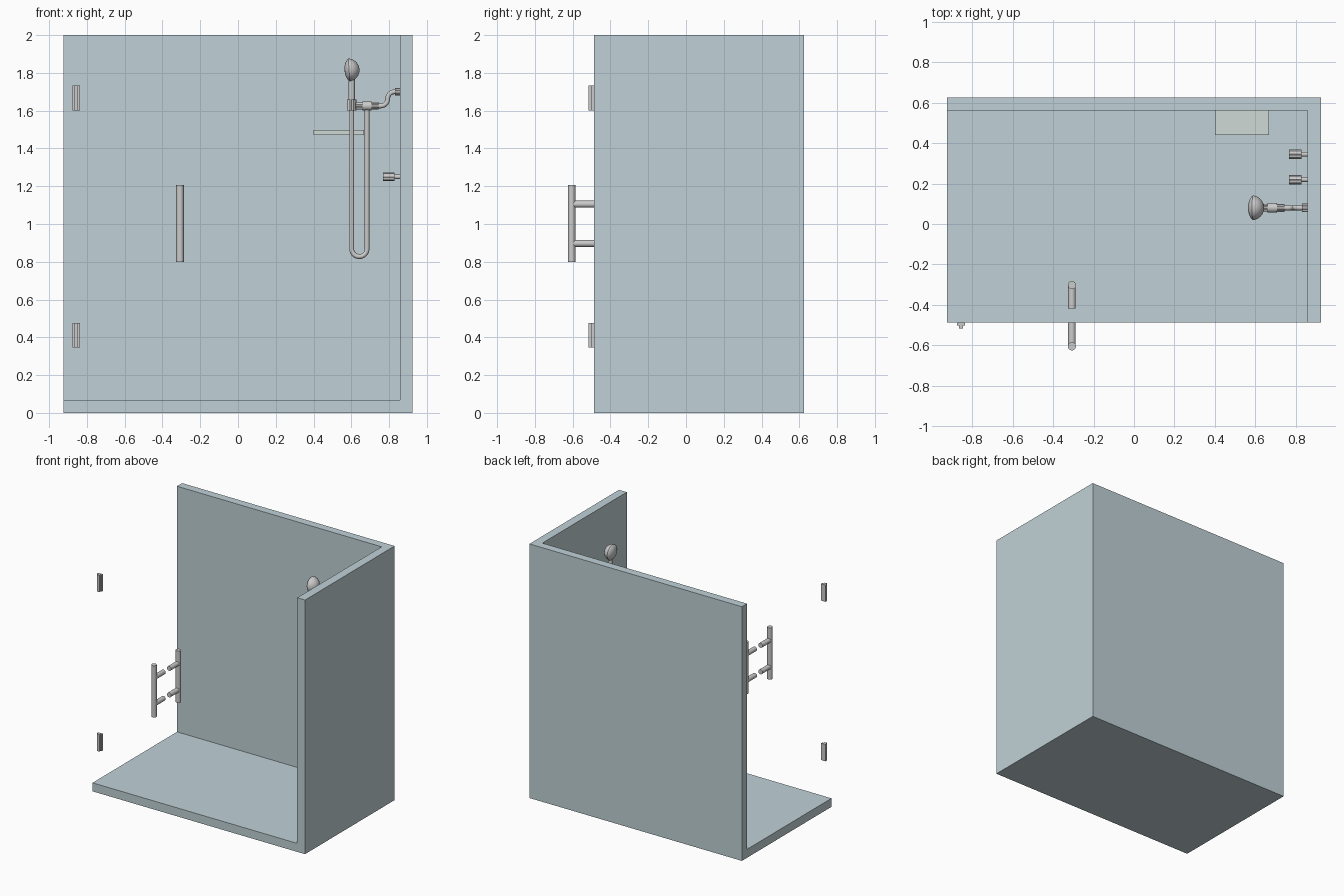
import bpy, bmesh
from math import pi, sin, cos, atan2, radians
from mathutils import Vector, Matrix

if "Cube" in bpy.data.objects:
    bpy.data.objects.remove(bpy.data.objects["Cube"])


def add_mesh(name, bm, color=None, smooth=False):
    bmesh.ops.recalc_face_normals(bm, faces=bm.faces)
    me = bpy.data.meshes.new(name)
    bm.to_mesh(me)
    bm.free()
    ob = bpy.data.objects.new(name, me)
    bpy.context.collection.objects.link(ob)
    if color:
        mat = bpy.data.materials.new(name + "_material")
        mat.diffuse_color = color
        mat.use_nodes = True
        mat.node_tree.nodes["Principled BSDF"].inputs["Base Color"].default_value = mat.diffuse_color
        me.materials.append(mat)
    if smooth:
        smooth_shade(ob)
    return ob


def activate(ob):
    bpy.ops.object.select_all(action='DESELECT')
    ob.select_set(True)
    bpy.context.view_layer.objects.active = ob


def smooth_shade(ob):
    activate(ob)
    bpy.ops.object.shade_smooth_by_angle(angle=radians(35))


def box(name, lo, hi, color=None):
    lo, hi = Vector(lo), Vector(hi)
    bm = bmesh.new()
    bmesh.ops.create_cube(bm, size=1, matrix=Matrix.Translation((lo + hi) / 2)
                          @ Matrix.Diagonal((*(hi - lo), 1)))
    return add_mesh(name, bm, color)


def rod(name, a, b, r, sides=24, groove=1.0, smooth=True):
    """Cylinder from a to b; groove < 1 pulls in every second edge as ribs."""
    a, b = Vector(a), Vector(b)
    bm = bmesh.new()
    bmesh.ops.create_cone(bm, cap_ends=True, segments=sides, radius1=r,
                          radius2=r, depth=(b - a).length)
    for v in bm.verts:
        if round(atan2(v.co.y, v.co.x) / (2 * pi / sides)) % 2:
            v.co.x *= groove
            v.co.y *= groove
    rot = (b - a).to_track_quat('Z', 'Y').to_matrix().to_4x4()
    bm.transform(Matrix.Translation((a + b) / 2) @ rot)
    return add_mesh(name, bm, smooth=smooth)


def tube(name, pts, r):
    cu = bpy.data.curves.new(name, 'CURVE')
    cu.dimensions = '3D'
    cu.bevel_depth, cu.bevel_resolution, cu.use_fill_caps = r, 4, True
    sp = cu.splines.new('POLY')
    sp.points.add(len(pts) - 1)
    for p, co in zip(sp.points, pts):
        p.co = (*co, 1)
    ob = bpy.data.objects.new(name, cu)
    bpy.context.collection.objects.link(ob)
    activate(ob)
    bpy.ops.object.convert(target='MESH')
    smooth_shade(bpy.context.view_layer.objects.active)


def arc(cx, cz, r, a0, a1, y, n=12):
    angles = [radians(a0 + (a1 - a0) * i / n) for i in range(n + 1)]
    return [(cx + r * cos(t), y, cz + r * sin(t)) for t in angles]


# Tray, back wall and right wall as one solid
shell = box("shower_walls_and_tray", (-0.925, -0.488, 0), (0.925, 0.626, 2),
            (0.53, 0.64, 0.68, 1))
cutter = box("shell_cutter", (-2, -2, 0.067), (0.857, 0.562, 3))
cutter.hide_render = True
mod = shell.modifiers.new("hollow", 'BOOLEAN')
mod.operation, mod.solver, mod.object = 'DIFFERENCE', 'EXACT', cutter
activate(shell)
bpy.ops.object.modifier_apply(modifier=mod.name)
bpy.data.objects.remove(cutter)

# Corner shelf
box("shelf", (0.40, 0.44, 1.47), (0.668, 0.562, 1.498), (0.62, 0.70, 0.67, 1))

# Door handles on both sides of the door plane
HX = -0.307
for side, y_bar, y_end in (("outer", -0.605, -0.487), ("inner", -0.302, -0.418)):
    rod(f"{side}_handle_bar", (HX, y_bar, 0.80), (HX, y_bar, 1.207), 0.02)
    for pos, z in (("lower", 0.897), ("upper", 1.105)):
        rod(f"{side}_handle_{pos}_post", (HX, y_bar, z), (HX, y_end, z), 0.0185)

# Door hinges: plate with a raised rib
for pos, z in (("lower", 0.345), ("upper", 1.60)):
    box(f"{pos}_hinge_plate", (-0.875, -0.501, z), (-0.836, -0.487, z + 0.132))
    box(f"{pos}_hinge_rib", (-0.865, -0.517, z), (-0.846, -0.501, z + 0.132))

# Two ribbed taps
for pos, y in (("front", 0.22), ("rear", 0.345)):
    rod(f"{pos}_tap_stem", (0.82, y, 1.25), (0.858, y, 1.25), 0.012)
    rod(f"{pos}_tap_knob", (0.767, y, 1.25), (0.828, y, 1.25), 0.0235, 16, 0.85, False)

# Wall fitting and S-shaped supply arm
Y, ZC = 0.08, 1.625
rod("wall_fitting", (0.832, Y, 1.70), (0.858, Y, 1.70), 0.021, 32, 0.92, False)
tube("supply_arm", [(0.74, Y, ZC)] + arc(0.755, ZC + 0.0375, 0.0375, -90, 0, Y)
     + arc(0.83, ZC + 0.0375, 0.0375, 180, 90, Y) + [(0.84, Y, 1.70)], 0.0125)

# Connector and hand shower holder
rod("connector_nut", (0.708, Y, ZC), (0.745, Y, ZC), 0.02, 32, 0.92, False)
rod("connector_body", (0.66, Y, ZC), (0.708, Y, ZC), 0.024)
rod("connector_neck", (0.625, Y, ZC), (0.66, Y, ZC), 0.018, 32, 0.92, False)
rod("shower_holder", (0.602, Y, 1.602), (0.602, Y, 1.658), 0.026, 32, 0.92, False)

# Hose hanging in a long U
tube("shower_hose", [(0.602, Y, 1.61)] + arc(0.6425, 0.868, 0.0405, 180, 360, Y, 16)
     + [(0.683, Y, 1.615)], 0.0127)

# Hand shower
rod("shower_handle", (0.602, Y, 1.64), (0.602, Y, 1.79), 0.0165)
profile = [(0, -0.022), (0.02, -0.0205), (0.04, -0.0145), (0.055, -0.005), (0.0605, 0.002),
           (0.0605, 0.008), (0.055, 0.024), (0.045, 0.038), (0.031, 0.049),
           (0.016, 0.0555), (0, 0.0575)]
bm = bmesh.new()
vs = [bm.verts.new((r, 0, z)) for r, z in profile]
edges = [bm.edges.new(pair) for pair in zip(vs, vs[1:])]
bmesh.ops.spin(bm, geom=vs + edges, cent=(0, 0, 0), axis=(0, 0, 1),
               angle=2 * pi, steps=32)
bmesh.ops.remove_doubles(bm, verts=bm.verts, dist=1e-5)
bm.transform(Matrix.Translation((0.586, Y, 1.815)) @ Matrix.Rotation(radians(86), 4, 'Y'))
add_mesh("shower_head", bm, smooth=True)
